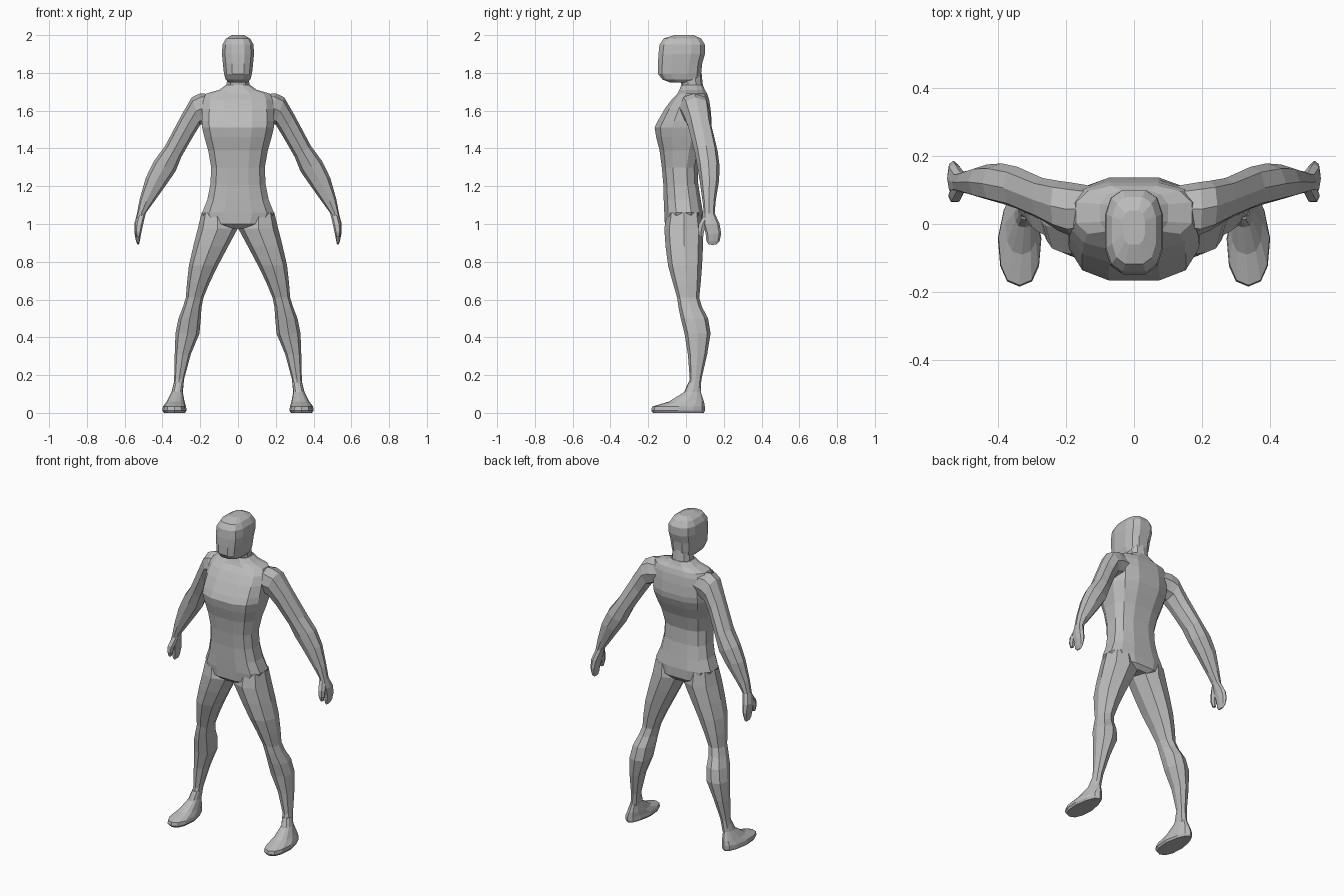
import bpy, bmesh, math

skin = bpy.data.materials.new("plain grey")
skin.diffuse_color = (0.5, 0.5, 0.5, 1)


def loft(name, rings, sides=8, power=0.85, half_step=False, mirror=False, heel=0):
    """Skin through rings (inner x, inner z, outer x, outer z, front y, back y)."""
    bm = bmesh.new()
    loops = []
    shift = math.pi / sides if half_step else 0
    grow = 1 / math.cos(shift) ** power
    for x0, z0, x1, z1, y0, y1 in rings:
        loop = []
        for i in range(sides):
            a = 2 * math.pi * i / sides + shift
            c, s = math.cos(a), math.sin(a)
            u = math.copysign(abs(c) ** power, c) * grow
            v = math.copysign(abs(s) ** power, s) * grow
            # narrower toward the back
            u *= 1 - heel * max(0, v)
            loop.append(bm.verts.new(((x0 + x1) / 2 + u * (x1 - x0) / 2,
                                      (y0 + y1) / 2 + v * (y1 - y0) / 2,
                                      (z0 + z1) / 2 + u * (z1 - z0) / 2)))
        loops.append(loop)
    for a, b in zip(loops, loops[1:]):
        for i in range(sides):
            j = (i + 1) % sides
            bm.faces.new((a[i], a[j], b[j], b[i]))
    bm.faces.new(loops[0])
    bm.faces.new(loops[-1])
    bmesh.ops.recalc_face_normals(bm, faces=bm.faces)
    mesh = bpy.data.meshes.new(name)
    bm.to_mesh(mesh)
    bm.free()
    mesh.materials.append(skin)
    obj = bpy.data.objects.new(name, mesh)
    bpy.context.collection.objects.link(obj)
    if mirror:
        obj.modifiers.new("mirror", "MIRROR").use_mirror_merge = False
    return obj


def level(rows):
    """Centred horizontal rings from (z, half width, front y, back y)."""
    return [(-w, z, w, z, f, b) for z, w, f, b in rows]


# Torso with chest, waist, hips and sloping shoulders
loft("torso", level([
    (0.975, 0.10, -0.085, 0.07), (1.00, 0.165, -0.112, 0.09),
    (1.06, 0.19, -0.115, 0.09), (1.13, 0.162, -0.118, 0.078),
    (1.21, 0.146, -0.12, 0.065), (1.30, 0.142, -0.128, 0.062),
    (1.39, 0.158, -0.14, 0.085), (1.46, 0.178, -0.158, 0.115),
    (1.51, 0.190, -0.166, 0.133), (1.545, 0.192, -0.15, 0.136),
    (1.61, 0.19, -0.112, 0.13), (1.66, 0.185, -0.075, 0.122),
    (1.69, 0.17, -0.045, 0.112), (1.71, 0.10, -0.035, 0.10),
    (1.735, 0.065, -0.025, 0.09)]), 12, 0.72, True)

# Neck
loft("neck", level([(1.70, 0.07, -0.03, 0.095), (1.735, 0.06, -0.022, 0.087),
                    (1.80, 0.058, -0.03, 0.08)]), 10, 0.85, True)

# Boxy rounded head
loft("head", level([
    (1.75, 0.05, -0.085, 0.06), (1.765, 0.066, -0.125, 0.075),
    (1.795, 0.074, -0.148, 0.08), (1.85, 0.08, -0.148, 0.086),
    (1.90, 0.085, -0.146, 0.10), (1.95, 0.082, -0.14, 0.10),
    (1.982, 0.064, -0.118, 0.08), (2.0, 0.032, -0.06, 0.04)]), 12, 0.68, True)

# Arm from shoulder to fingertips
loft("arm", [
    (0.10, 1.56, 0.13, 1.685, -0.02, 0.11), (0.17, 1.535, 0.20, 1.692, -0.035, 0.122),
    (0.20, 1.525, 0.245, 1.67, -0.02, 0.127), (0.237, 1.465, 0.30, 1.575, 0.01, 0.135),
    (0.30, 1.355, 0.385, 1.415, 0.045, 0.168), (0.33, 1.28, 0.447, 1.33, 0.06, 0.178),
    (0.375, 1.215, 0.488, 1.245, 0.072, 0.175), (0.45, 1.11, 0.521, 1.13, 0.088, 0.157),
    (0.487, 1.06, 0.535, 1.055, 0.094, 0.152), (0.505, 1.00, 0.549, 1.00, 0.088, 0.178),
    (0.513, 0.95, 0.548, 0.95, 0.104, 0.186), (0.52, 0.91, 0.54, 0.91, 0.108, 0.178),
    (0.524, 0.892, 0.532, 0.89, 0.12, 0.16)], mirror=True)

# Thumb
loft("thumb", [
    (0.49, 1.05, 0.53, 1.05, 0.095, 0.13), (0.503, 0.995, 0.545, 0.995, 0.064, 0.11),
    (0.51, 0.96, 0.545, 0.96, 0.062, 0.097), (0.52, 0.93, 0.538, 0.93, 0.07, 0.092)],
    6, mirror=True)

# Leg with thigh, knee and calf
loft("leg", [(a, z, b, z, f, k) for z, a, b, f, k in [
    (1.06, 0.03, 0.192, -0.10, 0.08), (0.975, 0.002, 0.213, -0.115, 0.092),
    (0.88, 0.053, 0.237, -0.108, 0.09), (0.78, 0.106, 0.26, -0.095, 0.085),
    (0.69, 0.15, 0.27, -0.07, 0.078), (0.61, 0.183, 0.276, -0.047, 0.07),
    (0.56, 0.193, 0.292, -0.04, 0.085), (0.50, 0.197, 0.315, -0.028, 0.117),
    (0.42, 0.204, 0.331, -0.008, 0.13), (0.31, 0.25, 0.335, 0.01, 0.112),
    (0.18, 0.285, 0.338, 0.02, 0.082), (0.10, 0.295, 0.345, 0.0, 0.075)]], mirror=True)

# Flat foot with a narrower heel
loft("foot", [(a, z, b, z, f, k) for z, a, b, f, k in [
    (0.0, 0.28, 0.392, -0.175, 0.095), (0.012, 0.272, 0.40, -0.184, 0.10),
    (0.033, 0.275, 0.398, -0.18, 0.10), (0.06, 0.283, 0.378, -0.09, 0.095),
    (0.11, 0.292, 0.352, -0.01, 0.078), (0.16, 0.287, 0.34, 0.012, 0.08)]],
    12, 0.8, mirror=True, heel=0.3)
